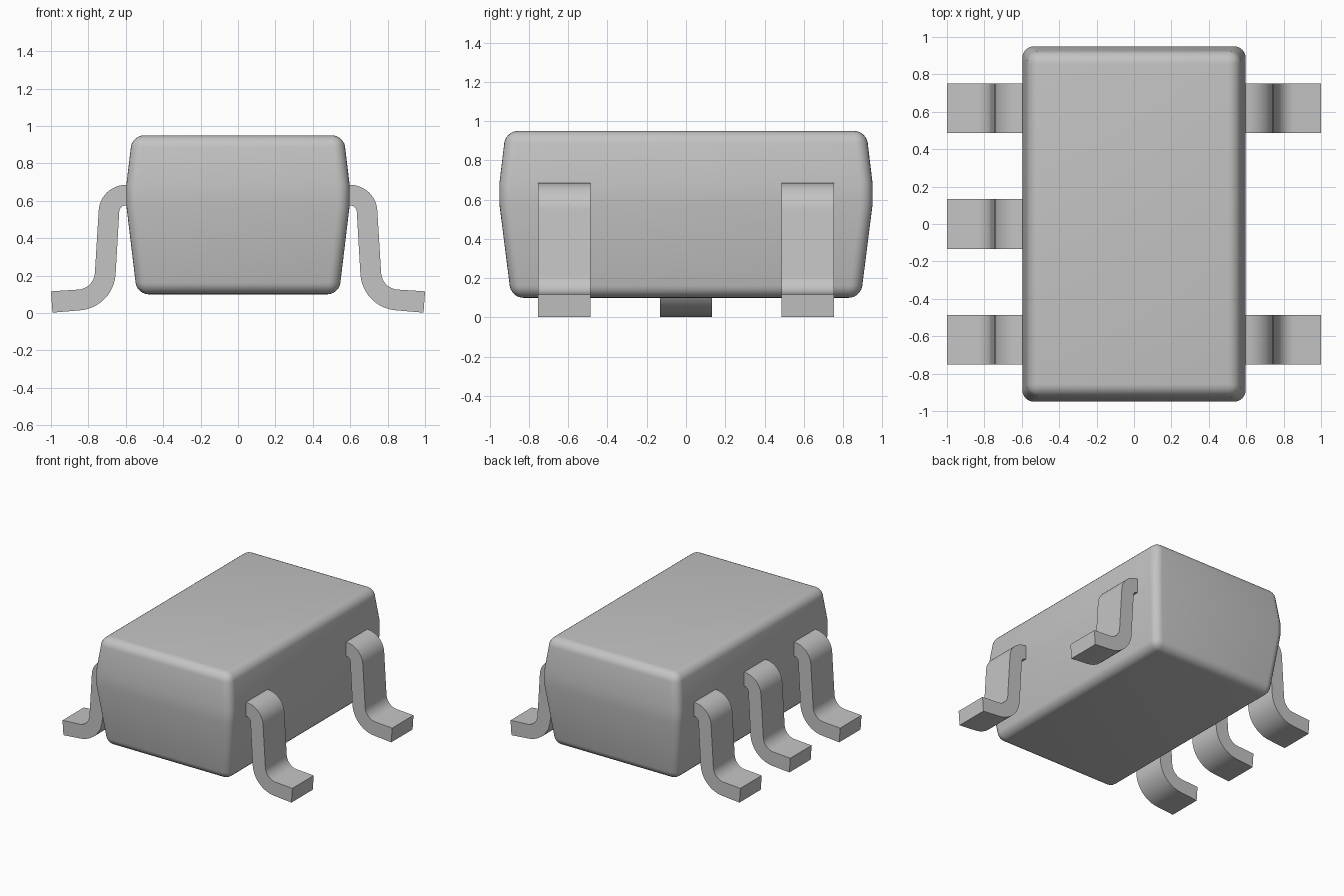
import bpy, bmesh, math

if "Cube" in bpy.data.objects:
    bpy.data.objects.remove(bpy.data.objects["Cube"])

grey = bpy.data.materials.new("light grey")
grey.diffuse_color = (0.55, 0.55, 0.55, 1)
grey.use_nodes = True
grey.node_tree.nodes["Principled BSDF"].inputs["Base Color"].default_value = grey.diffuse_color


def finish(bm, name, angle):
    bmesh.ops.recalc_face_normals(bm, faces=bm.faces)
    mesh = bpy.data.meshes.new(name)
    bm.to_mesh(mesh)
    bm.free()
    obj = bpy.data.objects.new(name, mesh)
    bpy.context.collection.objects.link(obj)
    mesh.materials.append(grey)
    bpy.ops.object.select_all(action='DESELECT')
    obj.select_set(True)
    bpy.context.view_layer.objects.active = obj
    bpy.ops.object.shade_smooth_by_angle(angle=math.radians(angle))
    return obj


# Body: stacked rectangles, widest in a thin band at lead height
bm = bmesh.new()
rings = []
for z, hx, hy in [(0.10, 0.54, 0.89), (0.575, 0.597, 0.95),
                  (0.685, 0.597, 0.95), (0.95, 0.565, 0.918)]:
    rings.append([bm.verts.new((sx * hx, sy * hy, z))
                  for sx, sy in [(-1, -1), (1, -1), (1, 1), (-1, 1)]])
for a, b in zip(rings, rings[1:]):
    for i in range(4):
        j = (i + 1) % 4
        bm.faces.new((a[i], a[j], b[j], b[i]))
bm.faces.new(rings[0][::-1])
bm.faces.new(rings[-1])
bm.normal_update()
# Round every edge except the shallow creases of the middle band
sharp = [e for e in bm.edges if e.calc_face_angle() > math.radians(30)]
bmesh.ops.bevel(bm, geom=sharp, offset=0.062, offset_type='OFFSET',
                segments=6, profile=0.5, affect='EDGES')
finish(bm, "body", 40)


def arc(cx, cz, r, start, end, n=12):
    angles = [math.radians(start + (end - start) * i / n) for i in range(n + 1)]
    return [(cx + r * math.cos(a), cz + r * math.sin(a)) for a in angles]


# Gull-wing lead profile: shoulder and foot bends joined by straight runs
profile = (arc(0.6, 0.54, 0.145, 90, 3)
           + arc(0.86, 0.22, 0.095, 183, 266)
           + [(1.0, 0.116), (0.992, 0.002)]
           + arc(0.86, 0.22, 0.206, 266, 183)
           + arc(0.6, 0.54, 0.035, 3, 90)
           + [(0.58, 0.575), (0.58, 0.685)])


def lead(name, side, y, width=0.265):
    bm = bmesh.new()
    near = [bm.verts.new((side * x, y - width / 2, z)) for x, z in profile]
    far = [bm.verts.new((side * x, y + width / 2, z)) for x, z in profile]
    bm.faces.new(near)
    bm.faces.new(far[::-1])
    n = len(profile)
    for i in range(n):
        j = (i + 1) % n
        bm.faces.new((near[i], near[j], far[j], far[i]))
    finish(bm, name, 30)


# Three leads on the left, two on the right
for y, label in [(-0.62, "front"), (0, "middle"), (0.62, "back")]:
    lead("left_lead_" + label, -1, y)
    if label != "middle":
        lead("right_lead_" + label, 1, y)
